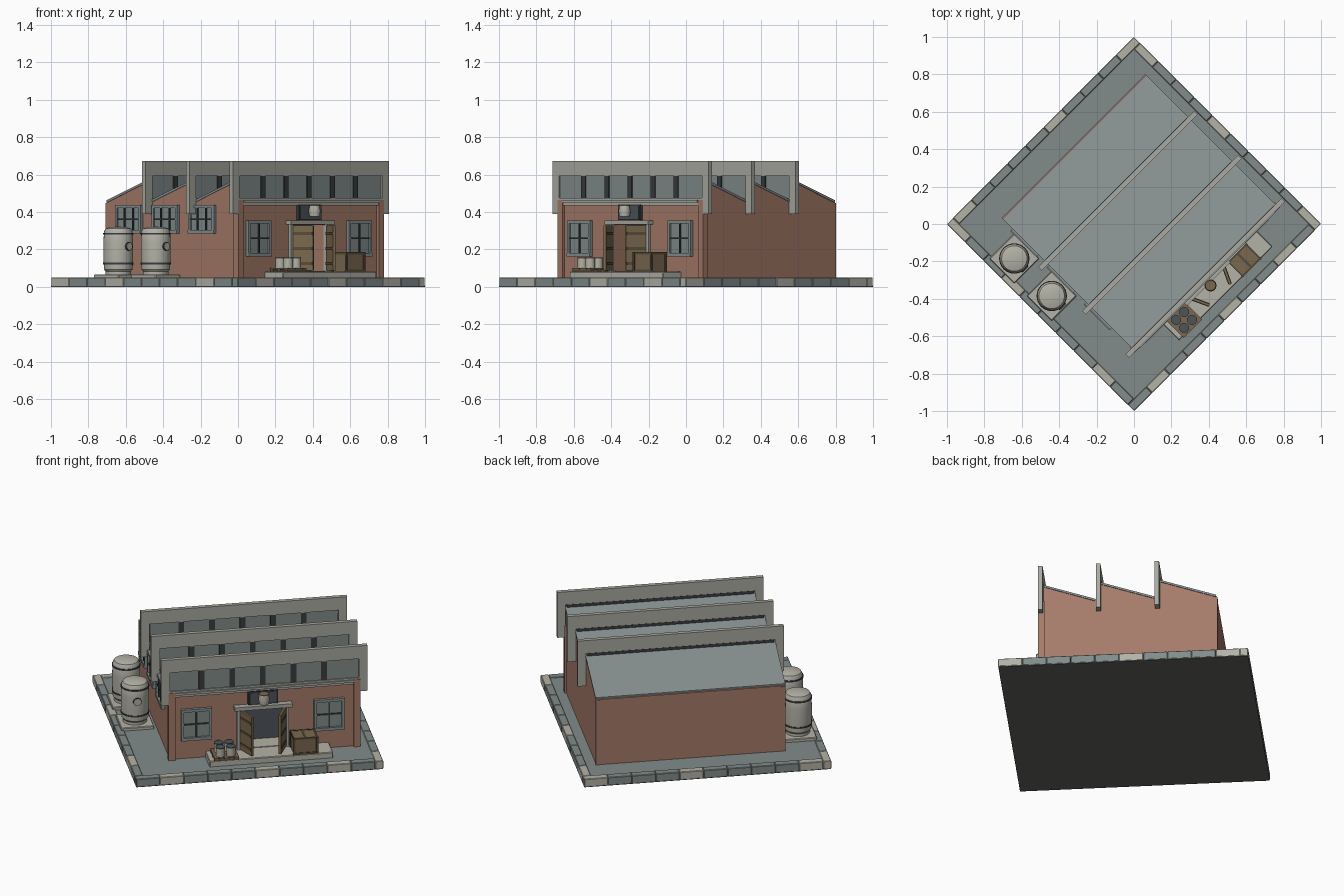
import bpy, bmesh, math
from mathutils import Matrix, Vector

if "Cube" in bpy.data.objects:
    bpy.data.objects.remove(bpy.data.objects["Cube"])

R45 = Matrix.Rotation(math.radians(45), 4, 'Z')   # whole model sits on the diagonal
I4 = Matrix.Identity(4)

def material(name, *c):
    m = bpy.data.materials.new(name)
    m.diffuse_color = (*c, 1)
    m.use_nodes = True
    m.node_tree.nodes["Principled BSDF"].inputs["Base Color"].default_value = m.diffuse_color
    return m

BRICK = material("brick", 0.375, 0.195, 0.14)
CONCRETE = material("concrete", 0.395, 0.40, 0.355)
ROOF = material("roof_metal", 0.24, 0.28, 0.278)
FLOOR = material("blue_grey_stone", 0.218, 0.262, 0.252)
DARK = material("charcoal", 0.04, 0.046, 0.05)
WOOD = material("wood", 0.195, 0.14, 0.075)
DARKWOOD = material("dark_wood", 0.10, 0.075, 0.042)
PALE = material("pale_stone", 0.455, 0.445, 0.385)
STEEL = material("blue_steel", 0.075, 0.088, 0.105)
UNDER = material("underside_grey", 0.123, 0.125, 0.119)

def finish(name, bm, mat, M=I4, smooth=False):
    bmesh.ops.recalc_face_normals(bm, faces=bm.faces[:])
    me = bpy.data.meshes.new(name)
    bm.to_mesh(me)
    bm.free()
    ob = bpy.data.objects.new(name, me)
    bpy.context.collection.objects.link(ob)
    me.materials.append(mat)
    ob.matrix_world = R45 @ M
    if smooth:
        bpy.ops.object.select_all(action='DESELECT')
        ob.select_set(True)
        bpy.context.view_layer.objects.active = ob
        bpy.ops.object.shade_smooth_by_angle()
    return ob

def boxes(name, mat, items, M=I4, bevel=0):
    """items: (x0, x1, y0, y1, z0, z1)"""
    bm = bmesh.new()
    for x0, x1, y0, y1, z0, z1 in items:
        m = Matrix.Translation(((x0+x1)/2, (y0+y1)/2, (z0+z1)/2)) @ Matrix.Diagonal((x1-x0, y1-y0, z1-z0, 1))
        bmesh.ops.create_cube(bm, size=1, matrix=m)
    if bevel:
        bmesh.ops.bevel(bm, geom=bm.edges[:], offset=bevel, segments=1, affect='EDGES')
    return finish(name, bm, mat, M)

def lathe(name, mat, profile, M, n=24):
    bm = bmesh.new()
    vs = [bm.verts.new((r, 0, z)) for r, z in profile]
    es = [bm.edges.new(p) for p in zip(vs, vs[1:])]
    bmesh.ops.spin(bm, geom=vs + es, cent=(0, 0, 0), axis=(0, 0, 1), angle=2*math.pi, steps=n)
    bmesh.ops.remove_doubles(bm, verts=bm.verts[:], dist=1e-5)
    return finish(name, bm, mat, M, True)

def extrude_x(name, mat, outline, x0, x1):
    """outline of (y, z) points pulled along x"""
    bm = bmesh.new()
    f = bm.faces.new([bm.verts.new((x0, y, z)) for y, z in outline])
    out = bmesh.ops.extrude_face_region(bm, geom=[f])
    bmesh.ops.translate(bm, verts=[v for v in out['geom'] if isinstance(v, bmesh.types.BMVert)], vec=(x1-x0, 0, 0))
    return finish(name, bm, mat)

def at(x, y, z, deg=0):
    return Matrix.Translation((x, y, z)) @ Matrix.Rotation(math.radians(deg), 4, 'Z')

# ground slab and border stones
H = math.sqrt(0.5)
boxes("ground_underside", UNDER, [(-H+.001, H-.001, -H+.001, H-.001, 0, 0.006)])
boxes("courtyard_floor", FLOOR, [(-0.67, 0.67, -0.67, 0.67, 0.01, 0.047)])
N, BW = 10, 0.046
step = (2*H - BW) / N
light_index = [(1, 5, 8), (0, 5, 9), (0, 4, 9), (0, 3, 8)]
for side in range(4):
    for mat in (FLOOR, PALE):
        items = []
        for i in range(N):
            if (i in light_index[side]) == (mat == PALE):
                a = -H + i*step
                items.append((a+.0005, a+step-.0005, -H, -H+BW, 0.002, 0.051))
        boxes("border_stones", mat, items, at(0, 0, 0, 90*side), 0.003)

# building shell with sawtooth top
U0, U1, BACK = -0.473, 0.605, 0.522
teeth = [-0.472, -0.145, 0.187]
ends = teeth[1:] + [BACK]
outline = [(teeth[0], 0.047)]
for a, b in zip(teeth, ends):
    outline += [(a, 0.57), (b, 0.452)]
outline.append((BACK, 0.047))
walls = extrude_x("brick_walls", BRICK, outline, U0, U1)
DC = 0.057                                  # door centre
cutter = boxes("door_cutter", BRICK, [(DC-.13, DC+.13, -0.6, -0.36, 0.084, 0.33)])
cutter.hide_render = True
cutter.hide_viewport = True
mod = walls.modifiers.new("doorway", 'BOOLEAN')
mod.operation = 'DIFFERENCE'
mod.object = cutter
mod.solver = 'EXACT'
boxes("doorway_back", STEEL, [(DC-.13, DC+.13, -0.366, -0.36, 0.084, 0.33)])
boxes("doorway_floor", PALE, [(DC-.13, DC+.13, -0.475, -0.366, 0.08, 0.086)])
boxes("corner_pillars", BRICK, [(U0-.01, U0+.028, -0.488, -0.45, 0.047, 0.465),
                                (U1-.028, U1+.01, -0.488, -0.45, 0.047, 0.465),
                                (U0-.003, U0+.02, BACK-.017, BACK+.003, 0.047, 0.448),
                                (U1-.02, U1+.003, BACK-.017, BACK+.003, 0.047, 0.448)])
boxes("facade_cornice", CONCRETE, [(U0+.028, U1-.028, -0.484, -0.47, 0.435, 0.45),
                                   (U0+.028, U1-.028, -0.492, -0.47, 0.45, 0.463)])

# sawtooth roof: slopes, clerestory glass and concrete frames
for a, b in zip(teeth, ends):
    e = b - .005 if b == BACK else b
    extrude_x("roof_slope", ROOF, [(a, 0.568), (e, 0.45), (e, 0.463), (a, 0.58)], U0-.004, U1+.004)
    boxes("ridge_flashing", DARK, [(U0+.004, U1-.004, a+.006, a+.0135, 0.565, 0.592)])
    boxes("clerestory_glass", FLOOR, [(U0, U1, a-.006, a+.002, 0.465, 0.592)])
    boxes("clerestory_posts", DARK, [(DC+k*.175-.016, DC+k*.175+.016, a-.012, a, 0.472, 0.592) for k in range(-2, 3)])
    boxes("roof_frame", CONCRETE, [(-0.525, 0.655, a-.014, a+.012, 0.592, 0.672),
                                   (-0.525, U0-.002, a-.014, a+.012, 0.39, 0.592),
                                   (U1+.002, 0.655, a-.014, a+.012, 0.39, 0.592),
                                   (U0-.002, U1+.002, a-.012, a, 0.463, 0.474)])

# windows: local x across, -y outward
def window(w, h, cols, rows, M):
    t = 0.016
    boxes("window_glass", FLOOR, [(-w/2, w/2, -0.008, 0, 0, h)], M)
    boxes("window_frame", ROOF, [(-w/2, -w/2+t, -0.018, 0, 0, h), (w/2-t, w/2, -0.018, 0, 0, h),
                                 (-w/2+t, w/2-t, -0.018, 0, h-t, h), (-w/2, w/2, -0.022, 0, -0.002, t)], M)
    bars = [(-w/2+w*i/cols-.004, -w/2+w*i/cols+.004, -0.015, 0, t, h-t) for i in range(1, cols)]
    bars += [(-w/2+t, w/2-t, -0.014, 0, h*i/rows-.004, h*i/rows+.004) for i in range(1, rows)]
    boxes("window_bars", DARK, bars, M)

for u in (DC-.38, DC+.38):
    window(0.174, 0.19, 2, 2, at(u, -0.472, 0.165))
for v in (0.343, 0.067, -0.211):
    window(0.195, 0.15, 3, 2, at(U0, v, 0.287, -90))

# entrance: step, frame, doors, sign panel with barrel
boxes("entrance_step", PALE, [(-0.27, 0.437, -0.61, -0.47, 0.04, 0.082)], bevel=0.004)
boxes("door_frame", CONCRETE, [(DC-.148, DC-.13, -0.49, -0.46, 0.082, 0.335),
                               (DC+.13, DC+.148, -0.49, -0.46, 0.082, 0.335),
                               (DC-.165, DC+.165, -0.51, -0.46, 0.333, 0.355)])
for s in (-1, 1):
    M = at(DC+s*.126, -0.49, 0.088, -65 if s < 0 else -115)
    boxes("door_leaf", WOOD, [(0, 0.112, -0.007, 0.007, 0, 0.24)], M)
    boxes("door_straps", DARKWOOD, [(0.003, 0.109, -0.010, 0.010, z, z+.014) for z in (0.03, 0.11, 0.19)], M)
boxes("sign_frame", DARK, [(DC-.085, DC+.085, -0.488, -0.47, 0.357, 0.44)])
boxes("sign_panel", STEEL, [(DC-.076, DC+.076, -0.493, -0.487, 0.364, 0.433)])
barrel = at(DC, -0.522, 0.375)
lathe("sign_barrel", PALE, [(0, 0), (0.027, 0), (0.032, 0.03), (0.027, 0.058), (0, 0.058)], barrel, 16)
lathe("sign_barrel_lid", WOOD, [(0, 0.058), (0.028, 0.058), (0.028, 0.062), (0, 0.062)], barrel, 16)

# wooden crate with corner battens
cx, cy = 0.28, -0.555
hx, hy, z0, z1 = 0.066, 0.052, 0.082, 0.183
boxes("crate", WOOD, [(cx-hx, cx+hx, cy-hy, cy+hy, z0, z1)])
posts, rails = [], []
for s in (-1, 1):
    for t in (-1, 1):
        px, py = cx+s*hx, cy+t*hy
        posts.append((px-.006, px+.006, py-.006, py+.006, z0, z1+.002))
    rails.append((cx+s*hx-.004, cx+s*hx+.004, cy-hy, cy+hy, z1-.01, z1+.003))
    for z in (z0, z1-.009):
        rails.append((cx-hx, cx+hx, cy+s*hy-.004, cy+s*hy+.004, z, z+.011))
rails.append((cx-.006, cx+.006, cy-hy, cy+hy, z1-.01, z1+.003))
boxes("crate_battens", DARKWOOD, posts + rails)

# pallet with four canisters
px, py = -0.173, -0.552
boxes("pallet", WOOD, [(px-.07+i*.0285, px-.07+i*.0285+.026, py-.068, py+.068, 0.092, 0.101) for i in range(5)])
boxes("pallet_runners", DARKWOOD, [(px-.07, px+.07, py+o-.01, py+o+.01, 0.082, 0.093) for o in (-.055, 0, .055)])
for s in (-1, 1):
    for t in (-1, 1):
        M = at(px+s*.03, py+t*.03, 0.101)
        lathe("canister", PALE, [(0, 0), (0.026, 0), (0.026, 0.05), (0, 0.05)], M, 16)
        lathe("canister_lid", STEEL, [(0, 0.05), (0.027, 0.05), (0.027, 0.055), (0, 0.056)], M, 16)

# storage tanks on pads
for v in (0.322, 0.039):
    boxes("tank_pad", PALE, [(-0.677, -0.489, v-.094, v+.094, 0.04, 0.066)], bevel=0.004)
    M = at(-0.583, v, 0.066)
    lathe("tank", PALE, [(0, 0), (0.068, 0), (0.068, 0.017), (0.076, 0.027), (0.079, 0.08), (0.079, 0.17),
                         (0.077, 0.228), (0.068, 0.246), (0.04, 0.254), (0, 0.256)], M, 32)
    for z in (0.054, 0.213):
        lathe("tank_hoop", DARK, [(0.072, z), (0.081, z), (0.081, z+.009), (0.072, z+.009)], M, 32)
    valve = M @ Matrix.Translation((0, -0.072, 0.15)) @ Matrix.Rotation(math.radians(90), 4, 'X')
    lathe("tank_hatch", PALE, [(0, 0), (0.02, 0), (0.02, 0.013), (0, 0.013)], valve, 16)
    lathe("tank_hatch_ring", DARK, [(0.019, 0.004), (0.024, 0.004), (0.024, 0.011), (0.019, 0.011)], valve, 16)
